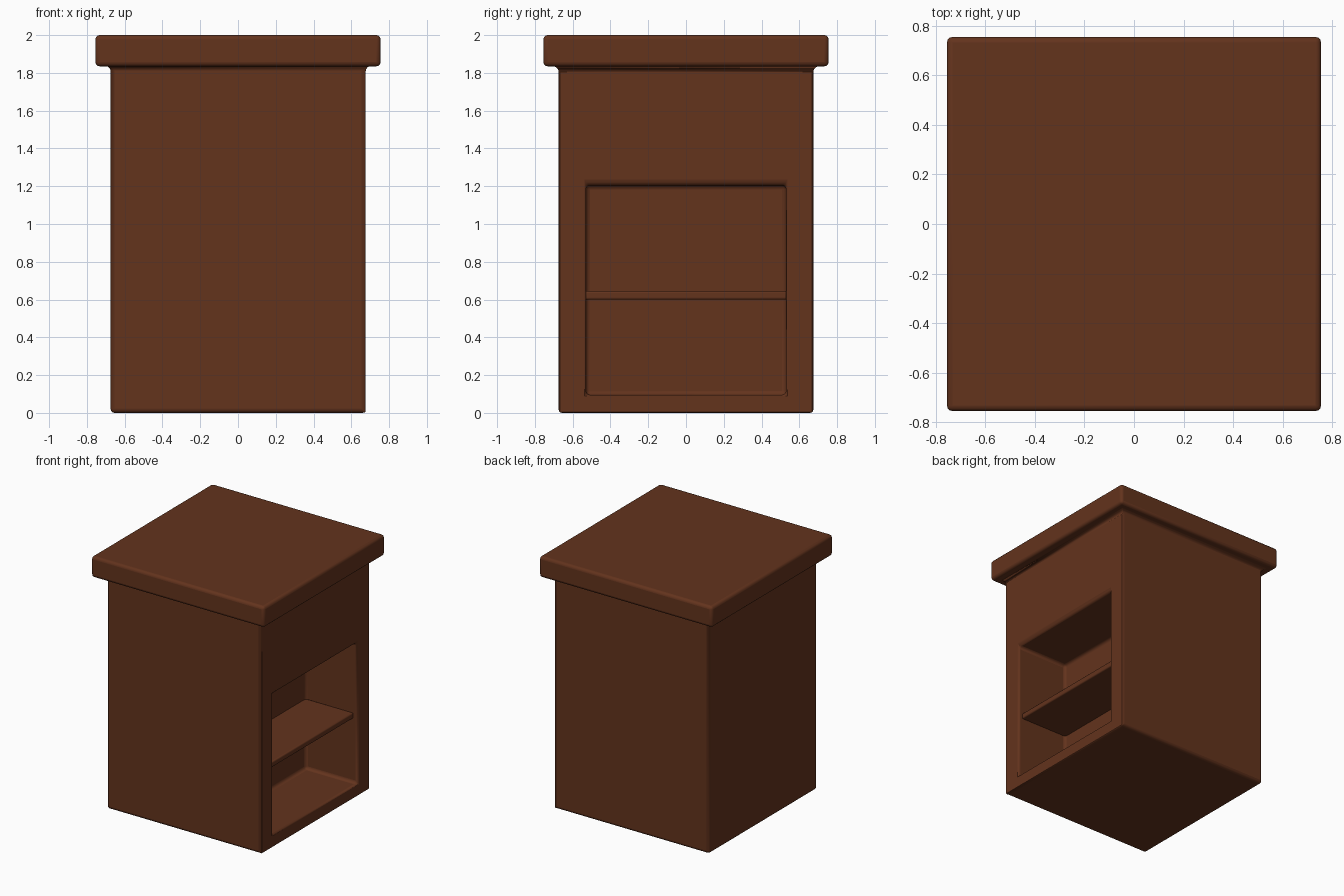
import bpy, bmesh
from mathutils import Vector

if "Cube" in bpy.data.objects:
    bpy.data.objects.remove(bpy.data.objects["Cube"])

wood = bpy.data.materials.new("brown_wood")
wood.diffuse_color = (0.125, 0.033, 0.012, 1)
wood.use_nodes = True
wood.node_tree.nodes["Principled BSDF"].inputs["Base Color"].default_value = wood.diffuse_color


def finish(bm, name, width, segments=3):
    bmesh.ops.recalc_face_normals(bm, faces=bm.faces)
    me = bpy.data.meshes.new(name)
    bm.to_mesh(me)
    bm.free()
    ob = bpy.data.objects.new(name, me)
    bpy.context.collection.objects.link(ob)
    me.materials.append(wood)
    bev = ob.modifiers.new("rounded_edges", 'BEVEL')
    bev.width, bev.segments = width, segments
    bev.limit_method, bev.angle_limit = 'ANGLE', 0.5
    bpy.ops.object.select_all(action='DESELECT')
    bpy.context.view_layer.objects.active = ob
    ob.select_set(True)
    bpy.ops.object.shade_smooth_by_angle(angle=0.6)
    return ob


def add_box(bm, lo, hi):
    lo, hi = Vector(lo), Vector(hi)
    for v in bmesh.ops.create_cube(bm, size=1)["verts"]:
        v.co = Vector([(a + b) / 2 + c * (b - a) for a, b, c in zip(lo, hi, v.co)])


def facing(bm, axis):
    bm.normal_update()
    return max(bm.faces, key=lambda f: f.normal.dot(axis))


def extrude(bm, face):
    new = bmesh.ops.extrude_discrete_faces(bm, faces=[face])["faces"][0]
    return new


# Cabinet body with overhanging top slab, one continuous mesh
W, T = 0.675, 0.755
bm = bmesh.new()
add_box(bm, (-W, -W, 0), (W, W, 1.835))
side = facing(bm, Vector((1, 0, 0)))
top = extrude(bm, facing(bm, Vector((0, 0, 1))))
for v in top.verts:
    v.co.x *= T / W
    v.co.y *= T / W
top = extrude(bm, top)
for v in top.verts:
    v.co.z = 2.0

# Open compartment in the right side
side = min((f for f in bm.faces), key=lambda f: (f.calc_center_median() - Vector((W, 0, 0.9175))).length)
hole = extrude(bm, side)
for v in hole.verts:
    v.co.y = 0.53 if v.co.y > 0 else -0.53
    v.co.z = 1.205 if v.co.z > 0.9 else 0.095
hole = extrude(bm, hole)
for v in hole.verts:
    v.co.x = 0.22
finish(bm, "cabinet", 0.022)

# Shelf inside the compartment
bm = bmesh.new()
add_box(bm, (0.2, -0.535, 0.6), (0.635, 0.535, 0.645))
finish(bm, "shelf", 0.01)
